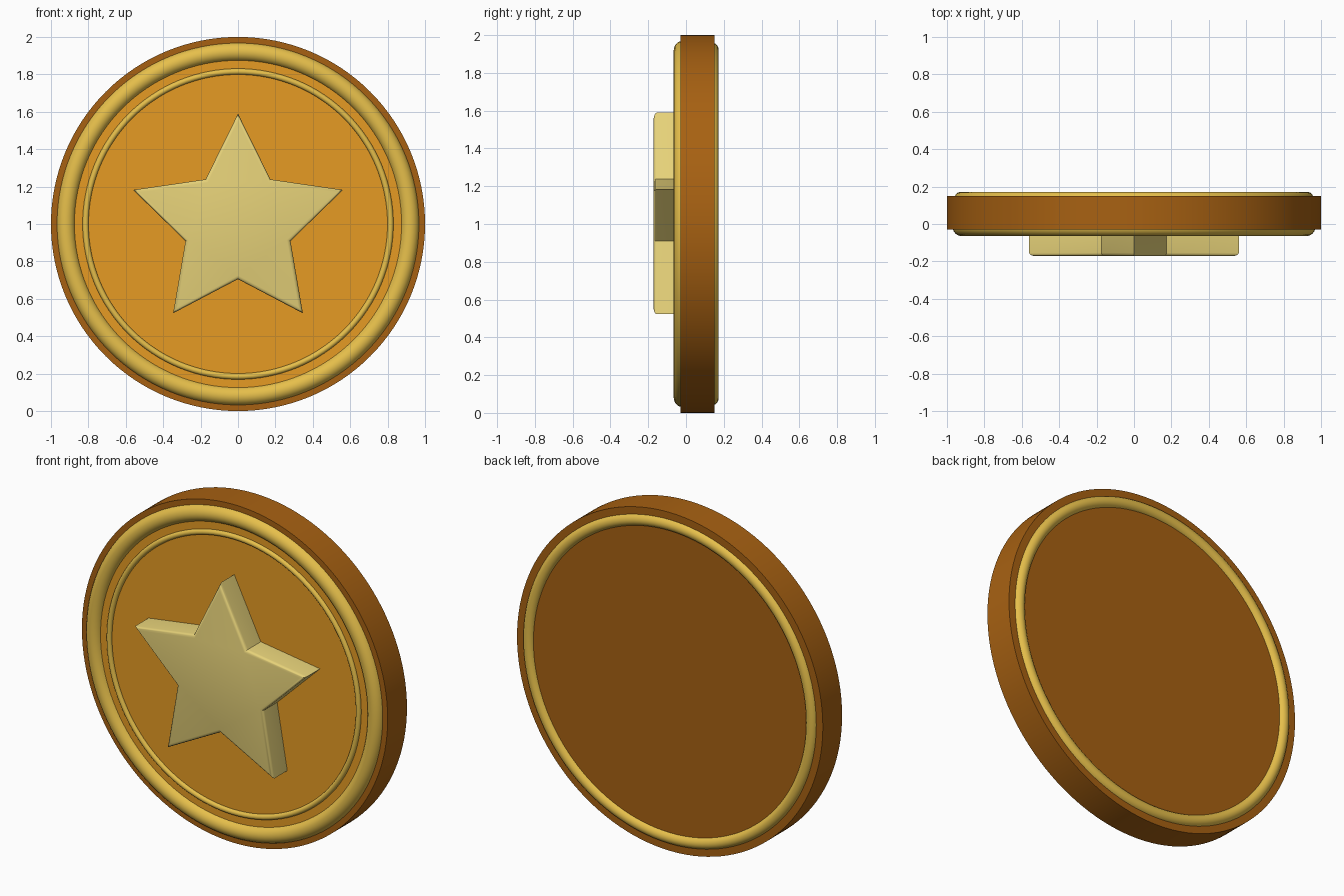
import bpy, bmesh, math
from mathutils import Matrix

if "Cube" in bpy.data.objects:
    bpy.data.objects.remove(bpy.data.objects["Cube"], do_unlink=True)


def material(name, rgb):
    m = bpy.data.materials.new(name)
    m.use_nodes = True
    m.diffuse_color = (*rgb, 1)
    m.node_tree.nodes["Principled BSDF"].inputs["Base Color"].default_value = (*rgb, 1)
    return m


bronze = material("dark bronze", (0.39, 0.12, 0.006))
orange = material("orange gold", (0.79, 0.33, 0.017))
gold = material("bright gold", (0.79, 0.52, 0.07))
pale = material("pale gold", (0.79, 0.64, 0.19))

UPRIGHT = (math.pi / 2, 0, 0)


def finish(obj, name, mat):
    obj.name = name
    obj.data.name = name
    obj.data.materials.append(mat)
    bpy.ops.object.select_all(action="DESELECT")
    obj.select_set(True)
    bpy.context.view_layer.objects.active = obj
    bpy.ops.object.shade_smooth_by_angle(angle=math.radians(35))


def disc(name, radius, front, back, mat):
    bpy.ops.mesh.primitive_cylinder_add(
        vertices=128, radius=radius, depth=back - front,
        location=(0, (front + back) / 2, 1), rotation=UPRIGHT)
    finish(bpy.context.object, name, mat)


def ring(name, major, minor, y, mat):
    bpy.ops.mesh.primitive_torus_add(
        major_radius=major, minor_radius=minor, major_segments=128,
        minor_segments=24, location=(0, y, 1), rotation=UPRIGHT)
    finish(bpy.context.object, name, mat)


# Coin body and front inlay
disc("coin_body", 1.0, -0.03, 0.15, bronze)
disc("front_face", 0.89, -0.035, 0.0, orange)

# Raised rings
ring("front_rim", 0.92, 0.05, -0.015, gold)
ring("front_inner_ring", 0.815, 0.016, -0.035, gold)
ring("back_rim", 0.925, 0.035, 0.137, gold)


# Raised star with a softened front edge
def star(name, outer, inner, front, back, mat):
    bm = bmesh.new()
    points = []
    for i in range(10):
        r = inner if i % 2 else outer
        a = i * math.pi / 5
        points.append(bm.verts.new((r * math.sin(a), front, r * math.cos(a))))
    face = bm.faces.new(points)
    extruded = bmesh.ops.extrude_face_region(bm, geom=[face], use_keep_orig=True)
    moved = [v for v in extruded["geom"] if isinstance(v, bmesh.types.BMVert)]
    bmesh.ops.translate(bm, verts=moved, vec=(0, back - front, 0))
    bmesh.ops.recalc_face_normals(bm, faces=bm.faces)
    rim = [e for e in bm.edges if all(abs(v.co.y - front) < 1e-5 for v in e.verts)]
    bmesh.ops.bevel(bm, geom=rim, offset=0.018, segments=3, profile=0.5,
                    affect="EDGES")
    bmesh.ops.transform(bm, matrix=Matrix.Translation((0, 0, 1)), verts=bm.verts)
    mesh = bpy.data.meshes.new(name)
    bm.to_mesh(mesh)
    bm.free()
    obj = bpy.data.objects.new(name, mesh)
    bpy.context.collection.objects.link(obj)
    finish(obj, name, mat)


star("star", 0.59, 0.295, -0.172, -0.02, pale)
